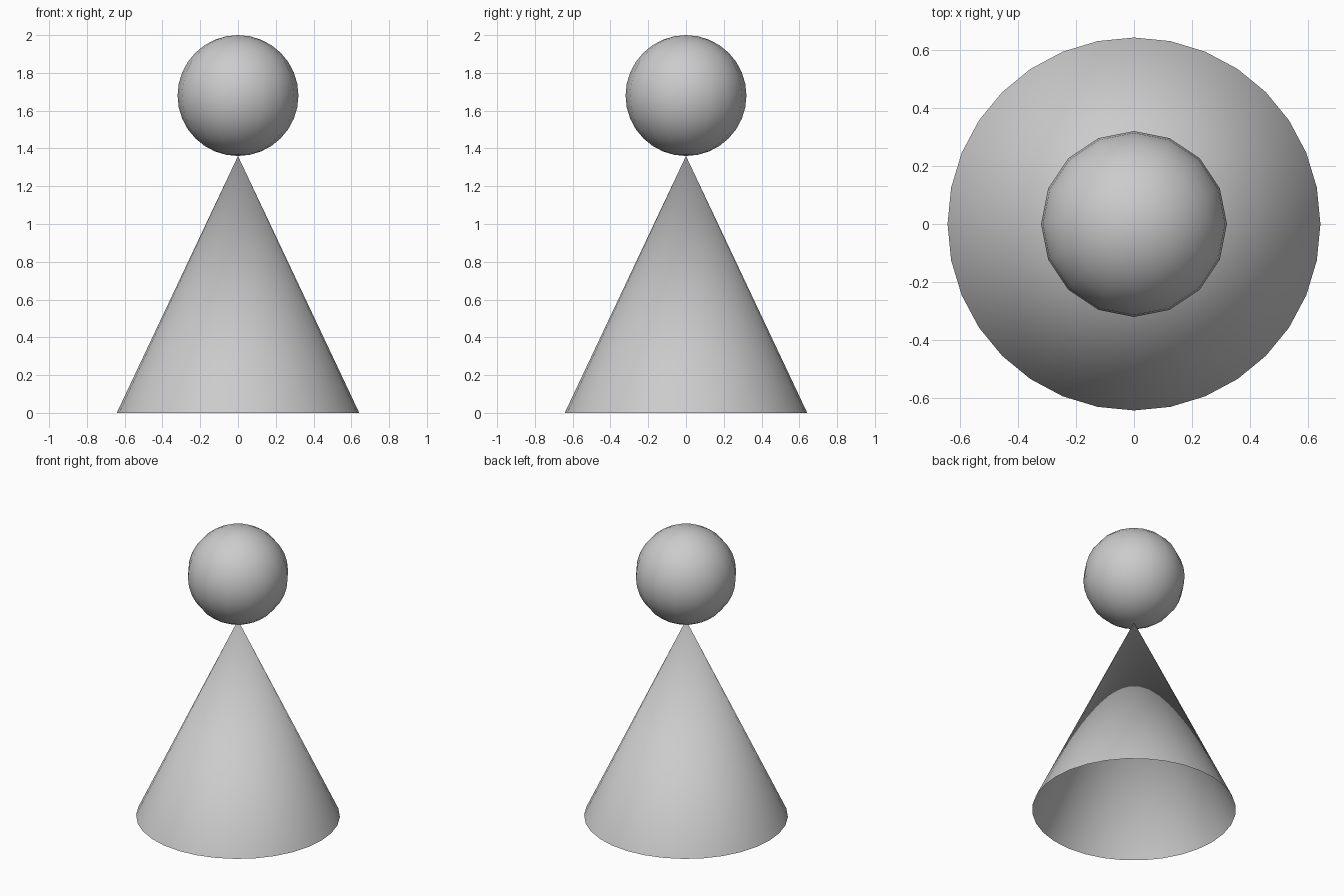
import bpy

if "Cube" in bpy.data.objects:
    bpy.data.objects.remove(bpy.data.objects["Cube"])

BODY_RADIUS = 0.642
HEAD_RADIUS = 0.32
BODY_HEIGHT = 2.0 - 2 * HEAD_RADIUS


def finish(name):
    """Name the active part and shade it fully smooth."""
    obj = bpy.context.object
    obj.name = obj.data.name = name
    bpy.ops.object.shade_smooth()
    return obj


# Body: hollow cone, open at the base
bpy.ops.mesh.primitive_cone_add(vertices=32, radius1=BODY_RADIUS, radius2=0,
                                depth=BODY_HEIGHT, end_fill_type='NOTHING',
                                location=(0, 0, BODY_HEIGHT / 2))
finish("body_cone")

# Head: ball with sixteen segments, balanced on the tip
bpy.ops.mesh.primitive_uv_sphere_add(segments=16, ring_count=16, radius=HEAD_RADIUS,
                                     location=(0, 0, BODY_HEIGHT + HEAD_RADIUS))
finish("head_ball")
